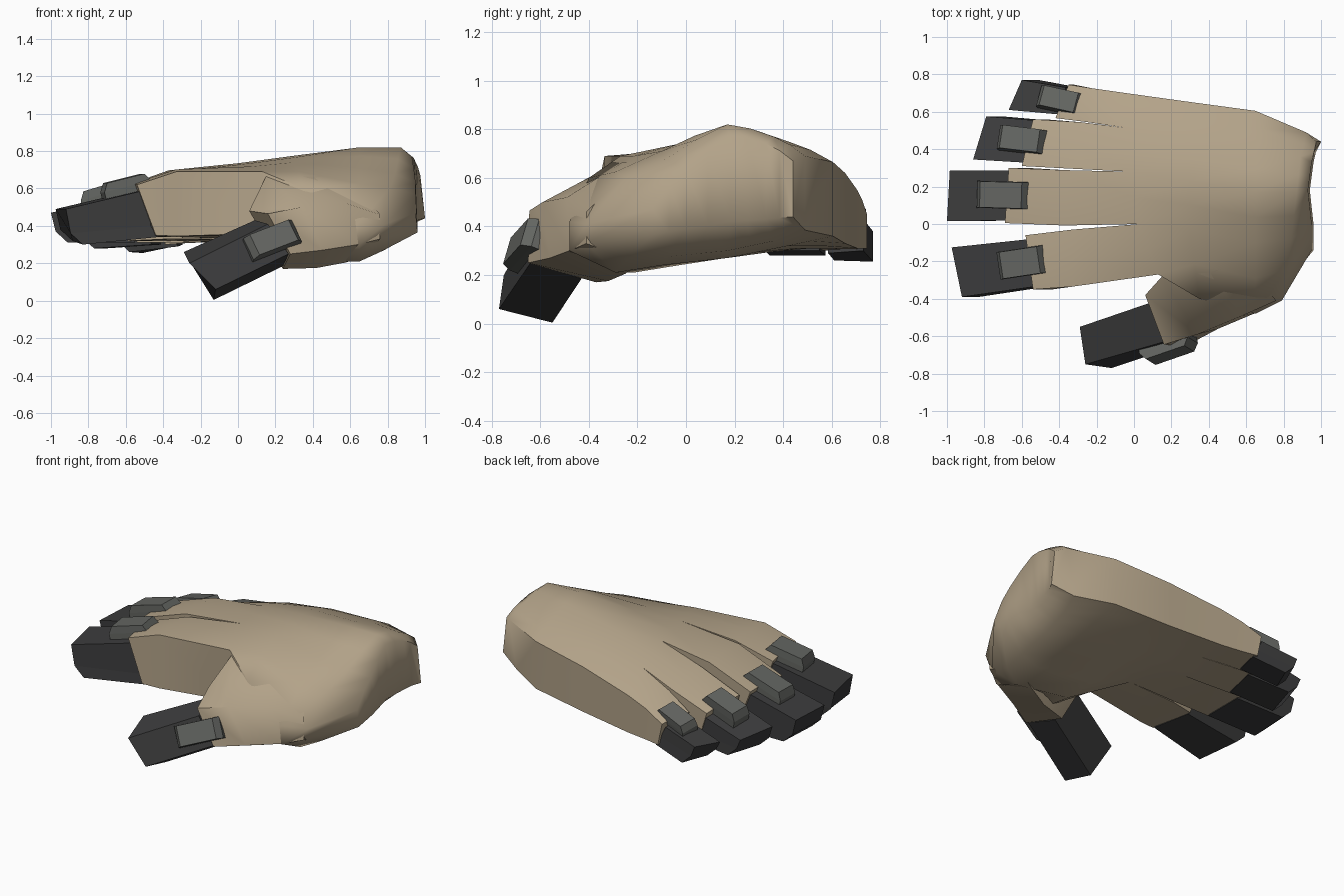
import bpy, bmesh, math
from mathutils import Vector, Matrix

if "Cube" in bpy.data.objects:
    bpy.data.objects.remove(bpy.data.objects["Cube"])


def material(name, rgb):
    m = bpy.data.materials.new(name)
    m.diffuse_color = (*rgb, 1)
    m.use_nodes = True
    m.node_tree.nodes["Principled BSDF"].inputs["Base Color"].default_value = m.diffuse_color
    return m


TAN = material("tan_skin", (0.45, 0.365, 0.25))
BLACK = material("charcoal", (0.045, 0.045, 0.046))
GREY = material("grey_plate", (0.125, 0.13, 0.12))


def finish(bm, name, mat, smooth=None):
    bmesh.ops.recalc_face_normals(bm, faces=bm.faces[:])
    me = bpy.data.meshes.new(name)
    bm.to_mesh(me)
    bm.free()
    me.materials.append(mat)
    ob = bpy.data.objects.new(name, me)
    bpy.context.collection.objects.link(ob)
    if smooth:
        bpy.ops.object.select_all(action='DESELECT')
        ob.select_set(True)
        bpy.context.view_layer.objects.active = ob
        bpy.ops.object.shade_smooth_by_angle(angle=math.radians(smooth))
    return ob


def bridge(bm, a, b):
    n = len(a)
    for i in range(n):
        bm.faces.new((a[i], a[(i + 1) % n], b[(i + 1) % n], b[i]))


def loft(name, sections, mat, smooth=None):
    bm = bmesh.new()
    rings = [[bm.verts.new(p) for p in s] for s in sections]
    for a, b in zip(rings, rings[1:]):
        bridge(bm, a, b)
    bm.faces.new(rings[0])
    bm.faces.new(rings[-1])
    return finish(bm, name, mat, smooth)


def rows(stations, bulge, dx=0.0, first=None, belly=0.0):
    """Top and bottom point rows through stations (x, y, z_top, z_bottom), with bulged midpoints."""
    pts = [Vector(stations[0])]
    for i, (a, b) in enumerate(zip(stations, stations[1:])):
        mid = (Vector(a) + Vector(b)) / 2
        mid.z += first if (i == 0 and first is not None) else bulge
        if i == 0:
            mid.w -= belly
        pts += [mid, Vector(b)]
    top = [(p[0], p[1], p[2]) for p in pts]
    bot = [(p[0] + dx, p[1], p[3]) for p in pts]
    return top, bot


# Palm: rings running from the knuckles to the wrist, five stations across
PALM = [
    [(.13, -.27, .69, .36), (.03, 0, .73, .33), (-.02, .28, .725, .31), (-.05, .515, .65, .31), (-.08, .705, .55, .31)],
    [(.35, -.40, .60, .22), (.3, -.03, .74, .24), (.3, .23, .775, .28), (.28, .47, .72, .31), (.28, .655, .62, .33)],
    [(.65, -.48, .42, .30), (.65, -.1, .71, .24), (.65, .17, .82, .27), (.65, .42, .75, .32), (.65, .605, .665, .36)],
    [(.79, -.41, .41, .33), (.84, -.08, .68, .275), (.87, .17, .82, .30), (.89, .36, .77, .34), (.92, .49, .69, .385)],
    [(.95, -.14, .47, .365), (.95, 0, .63, .39), (.93, .18, .77, .42), (.95, .33, .74, .43), (.975, .44, .67, .44)],
]
# Extra shape of each ring: thumb side bulge, belly underneath, heel offset
EXTRA = [(.008, 0, 0), (.02, .02, 0), (.06, .06, 0), (.06, .04, -.05), (.02, 0, .01)]
# Fingers: bottom overhang, then middle and end stations of the skin part
FINGERS = {
    "index": [.10, [(-.33, -.335, .69, .345), (-.33, -.03, .69, .34)],
              [(-.54, -.35, .62, .35), (-.58, -.06, .61, .34)]],
    "middle": [.10, [(-.37, -.008, .69, .33), (-.37, .288, .68, .32)],
               [(-.69, .005, .575, .32), (-.67, .30, .575, .32)]],
    "ring": [.06, [(-.32, .295, .64, .31), (-.28, .544, .58, .31)],
             [(-.60, .31, .54, .31), (-.54, .56, .50, .31)]],
    "little": [.03, [(-.26, .546, .57, .31), (-.22, .725, .51, .31)],
               [(-.42, .566, .48, .30), (-.35, .745, .45, .31)]],
}
bm = bmesh.new()
rings = []
for st, (side, belly, heel) in zip(PALM, EXTRA):
    t, b = rows(st, .008, heel, side, belly)
    rings.append(([bm.verts.new(p) for p in t], [bm.verts.new(p) for p in b]))
rings[-1][1][-1].co.x = 1.0  # heel corner juts out below the wrist
for (t0, b0), (t1, b1) in zip(rings, rings[1:]):
    bridge(bm, t0 + b0[::-1], t1 + b1[::-1])
wt, wb = rings[-1]
for i in range(8):
    bm.faces.new((wt[i], wt[i + 1], wb[i + 1], wb[i]))
for k, (dx, *sections) in enumerate(FINGERS.values()):
    t, b = rings[0]
    prev = t[2 * k:2 * k + 3] + b[2 * k:2 * k + 3][::-1]
    for j, st in enumerate(sections):
        tp, bp = rows(st, .012, dx * j)
        ring = [bm.verts.new(p) for p in tp + bp[::-1]]
        bridge(bm, prev, ring)
        prev = ring
    bm.faces.new(prev)
finish(bm, "palm_and_fingers", TAN, 60)

# Thumb base growing out of the palm
loft("thumb_base", [
    [(.06, -.38, .48), (.16, -.645, .465), (.28, -.65, .25), (.24, -.37, .17)],
    [(.15, -.28, .665), (.34, -.59, .50), (.45, -.56, .27), (.42, -.32, .175)],
    [(.40, -.26, .665), (.58, -.49, .52), (.64, -.48, .30), (.58, -.25, .205)],
    [(.60, -.20, .665), (.76, -.41, .46), (.76, -.41, .33), (.70, -.20, .25)],
], TAN, 60)

# Dark fingertips: root and tip stations, bottom pulled back at the tip
TIPS = {
    "index": [[(-.50, -.33, .59, .34), (-.55, -.08, .59, .34)],
              [(-.92, -.39, .49, .30), (-.975, -.125, .49, .32)]],
    "middle": [[(-.62, .02, .56, .31), (-.62, .285, .56, .31)],
               [(-1.0, .015, .47, .31), (-.985, .285, .47, .31)]],
    "ring": [[(-.53, .325, .52, .30), (-.48, .55, .48, .30)],
             [(-.86, .345, .42, .28), (-.79, .575, .40, .28)]],
    "little": [[(-.39, .585, .45, .29), (-.365, .73, .43, .30)],
               [(-.67, .61, .37, .26), (-.60, .77, .38, .255)]],
}
for name, sections in TIPS.items():
    secs = []
    for j, (a, b) in enumerate(sections):
        # The tip is blunt and sloping, with a short lower chamfer
        dx_low, dx_under = (.025, .09) if j else (.035, .07)
        top = [a[:3], b[:3]]
        low = [(p[0] + dx_low, p[1], p[3] + .06) for p in (b, a)]
        under = [(p[0] + dx_under, p[1], p[3]) for p in (b, a)]
        secs.append(top + [low[0], under[0], under[1], low[1]])
    loft(name + "_fingertip", secs, BLACK)

# Dark thumb tip
loft("thumb_tip", [
    [(.09, -.42, .43), (.16, -.63, .41), (.27, -.64, .25), (.24, -.43, .185)],
    [(-.29, -.55, .26), (-.26, -.75, .20), (-.12, -.77, .06), (-.13, -.55, .004)],
], BLACK)


def plate(name, center, along, normal, length, width, thick):
    """Small armour block with sloping ends."""
    x = Vector(along).normalized()
    n = Vector(normal)
    n = (n - n.dot(x) * x).normalized()
    y = n.cross(x)
    rot = Matrix((x, y, n)).transposed()
    secs = []
    for h, s, w in ((-.5, 1, 1), (0, 1, 1), (.5, .8, .96)):
        secs.append([Vector(center) + rot @ Vector((sx * s * length / 2, sy * w * width / 2, h * thick))
                     for sx, sy in ((-1, -1), (1, -1), (1, 1), (-1, 1))])
    loft(name, secs, GREY)


# Knuckle plates
plate("index_plate", (-.60, -.205, .61), (1, .15, .25), (0, 0, 1), .26, .15, .09)
plate("middle_plate", (-.70, .155, .575), (1, -.03, .30), (0, 0, 1), .29, .145, .09)
plate("ring_plate", (-.60, .45, .52), (1, -.12, .28), (0, .12, 1), .26, .13, .09)
plate("little_plate", (-.395, .66, .465), (1, -.22, .25), (0, .2, 1), .24, .115, .08)
plate("thumb_plate", (.185, -.665, .325), (.26, .09, .10), (.01, -.84, .25), .29, .13, .08)
